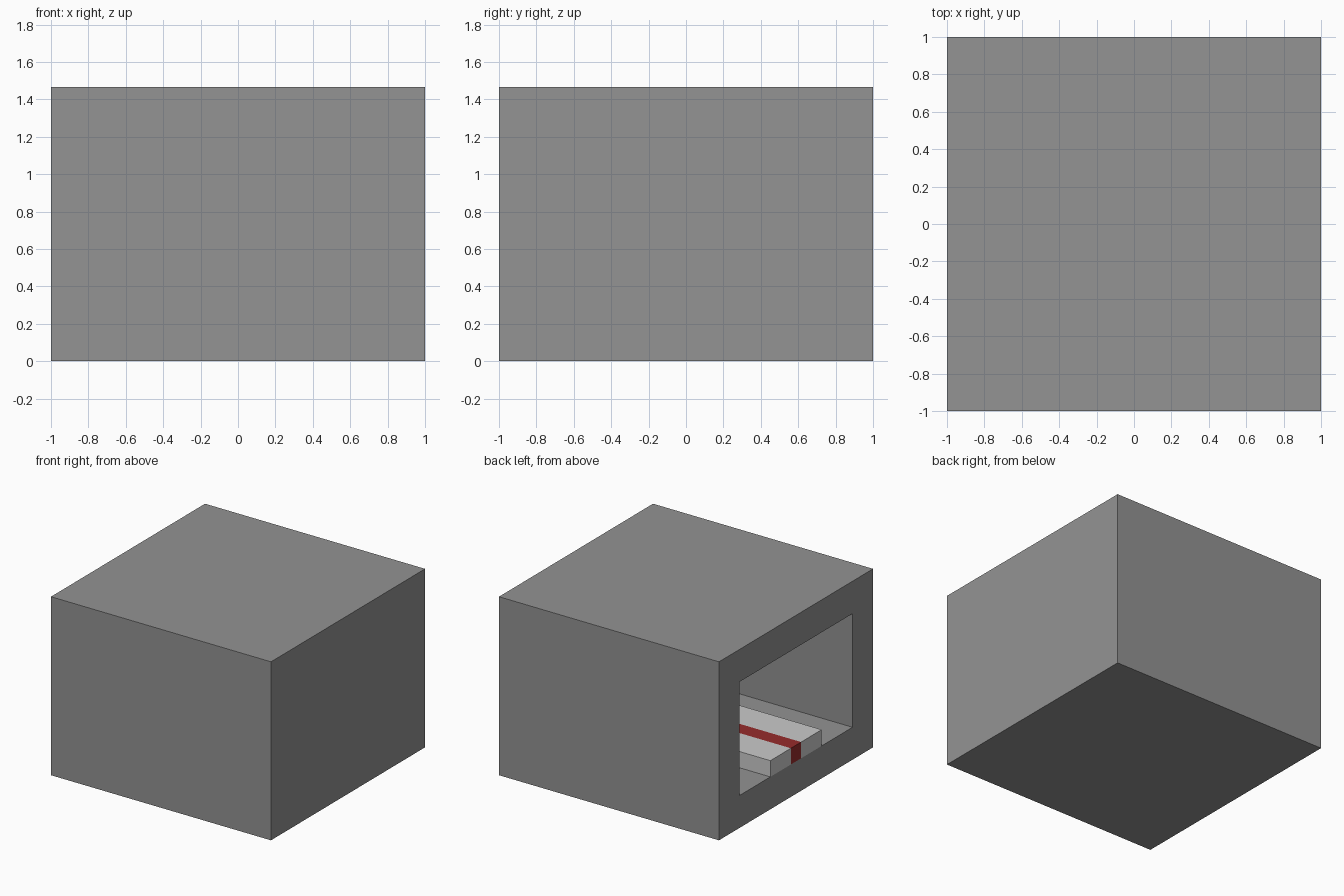
import bpy, bmesh
from mathutils import Matrix, Vector

cube = bpy.data.objects.get("Cube")
if cube:
    bpy.data.objects.remove(cube, do_unlink=True)

U = 2 / 15            # module: the housing is 15 units wide
WALL = 2 * U
HEIGHT = 11 * U


def material(name, rgb):
    m = bpy.data.materials.new(name)
    m.use_nodes = True
    m.diffuse_color = (*rgb, 1)
    m.node_tree.nodes["Principled BSDF"].inputs["Base Color"].default_value = (*rgb, 1)
    return m


def box(lo, hi):
    lo, hi = Vector(lo), Vector(hi)
    bm = bmesh.new()
    bmesh.ops.create_cube(bm, size=1, matrix=Matrix.Translation((lo + hi) / 2)
                          @ Matrix.Diagonal((*(hi - lo), 1)))
    return bm


def finish(bm, name, mats):
    bmesh.ops.recalc_face_normals(bm, faces=bm.faces)
    mesh = bpy.data.meshes.new(name)
    bm.to_mesh(mesh)
    bm.free()
    for m in mats:
        mesh.materials.append(m)
    obj = bpy.data.objects.new(name, mesh)
    bpy.context.collection.objects.link(obj)
    return obj


grey = material("mid_grey", (0.292, 0.292, 0.292))
light = material("light_grey", (0.597, 0.597, 0.597))
red = material("red", (0.305, 0.024, 0.024))

# Housing: solid block with a chamber sunk into its -x side
bm = box((-1, -1, 0), (1, 1, HEIGHT))
opening = min(bm.faces, key=lambda f: f.calc_center_median().x)
bmesh.ops.inset_region(bm, faces=[opening], thickness=WALL, use_even_offset=True)
pushed = bmesh.ops.extrude_face_region(bm, geom=[opening])["geom"]
if opening.is_valid:
    bmesh.ops.delete(bm, geom=[opening], context="FACES_ONLY")
for v in pushed:
    if isinstance(v, bmesh.types.BMVert):
        v.co.x = 1 - WALL
finish(bm, "housing", [grey])

# Raised walkway along the chamber floor, with a red centre stripe
bm = box((-1, -2.5 * U, WALL), (1 - WALL, 2.5 * U, WALL + U))
for y in (-U / 2, U / 2):
    bmesh.ops.bisect_plane(bm, geom=bm.verts[:] + bm.edges[:] + bm.faces[:],
                           plane_co=(0, y, 0), plane_no=(0, 1, 0))
for f in bm.faces:
    f.material_index = int(abs(f.calc_center_median().y) < U / 2)
finish(bm, "walkway", [light, red])
